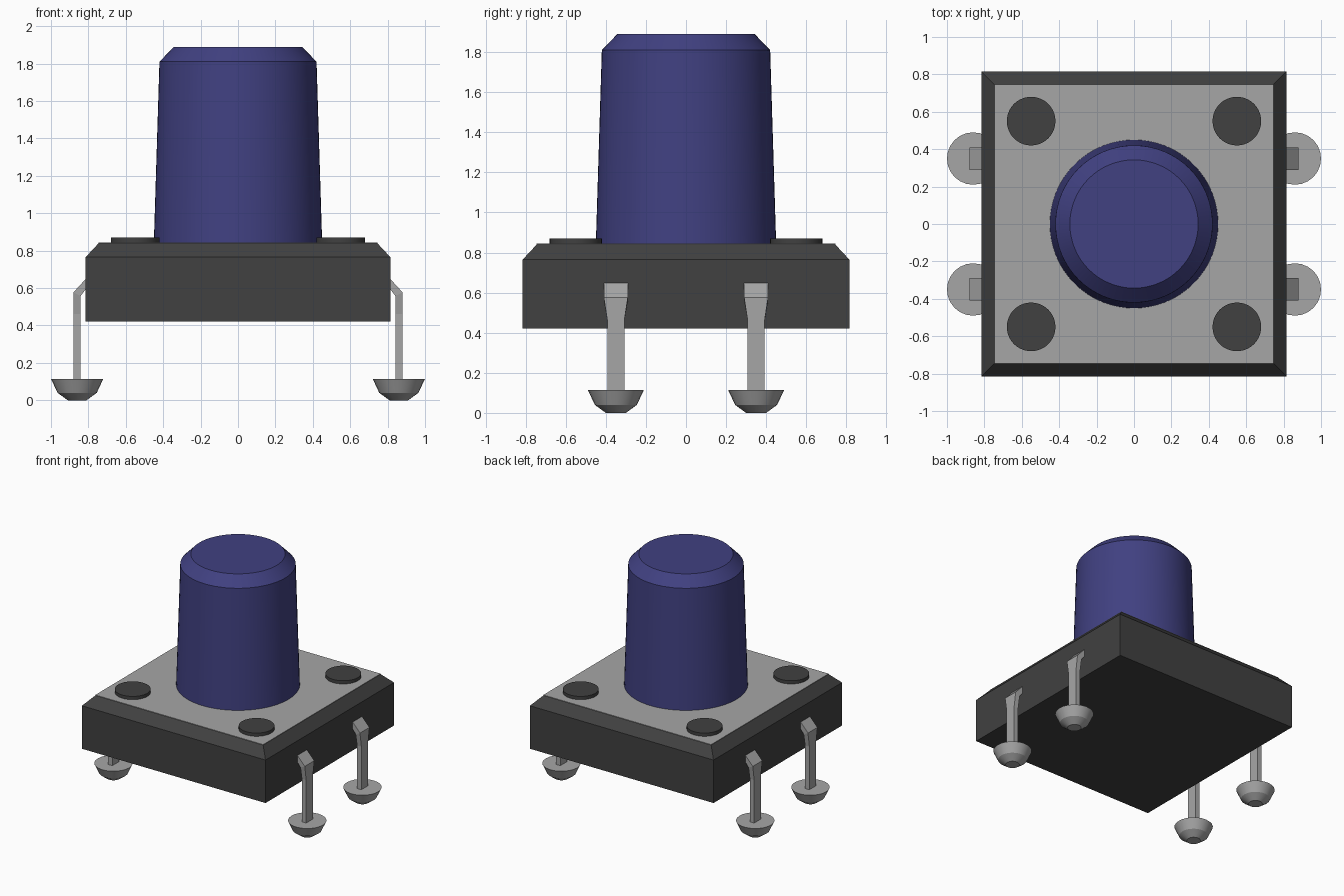
import bpy, bmesh, math

cube = bpy.data.objects.get("Cube")
if cube:
    bpy.data.objects.remove(cube, do_unlink=True)


def material(name, rgb):
    m = bpy.data.materials.new(name)
    m.use_nodes = True
    m.diffuse_color = (*rgb, 1)
    m.node_tree.nodes["Principled BSDF"].inputs["Base Color"].default_value = (*rgb, 1)
    return m


DARK = material("dark grey plastic", (0.052, 0.052, 0.052))
METAL = material("grey metal", (0.38, 0.38, 0.38))
BLUE = material("blue plastic", (0.052, 0.052, 0.22))


def loft(name, rings, mat, smooth=False):
    """Skin a list of point rings and cap both ends."""
    bm = bmesh.new()
    loops = [[bm.verts.new(p) for p in ring] for ring in rings]
    n = len(loops[0])
    for a, b in zip(loops, loops[1:]):
        for i in range(n):
            j = (i + 1) % n
            bm.faces.new((a[i], a[j], b[j], b[i]))
    bm.faces.new(loops[0])
    bm.faces.new(loops[-1])
    bmesh.ops.recalc_face_normals(bm, faces=bm.faces)
    mesh = bpy.data.meshes.new(name)
    bm.to_mesh(mesh)
    bm.free()
    mesh.materials.append(mat)
    obj = bpy.data.objects.new(name, mesh)
    bpy.context.collection.objects.link(obj)
    if smooth:
        bpy.ops.object.select_all(action='DESELECT')
        obj.select_set(True)
        bpy.context.view_layer.objects.active = obj
        bpy.ops.object.shade_smooth_by_angle(angle=math.radians(24))
    return obj


def lathe(name, profile, mat, x=0, y=0, sides=48):
    """Turn a (radius, height) profile around a vertical axis."""
    angles = [2 * math.pi * i / sides for i in range(sides)]
    rings = [[(x + r * math.cos(a), y + r * math.sin(a), z) for a in angles]
             for r, z in profile]
    return loft(name, rings, mat, True)


def square(name, profile, mat):
    """Stack squares given as (half width, height)."""
    rings = [[(-h, -h, z), (h, -h, z), (h, h, z), (-h, h, z)] for h, z in profile]
    return loft(name, rings, mat)


# Housing with chamfered upper rim, and the metal cover on top
square("housing", [(0.815, 0.42), (0.815, 0.765), (0.745, 0.84)], DARK)
square("cover_plate", [(0.745, 0.838), (0.745, 0.844)], METAL)

# Tapered push button with chamfered top
lathe("push_button", [(0.45, 0.84), (0.42, 1.81), (0.343, 1.89)], BLUE, sides=64)

# Four rivets in the corners of the cover
for sx, side in ((1, "left"), (-1, "right")):
    for sy, end in ((-1, "front"), (1, "back")):
        lathe(f"rivet_{end}_{side}", [(0.13, 0.84), (0.13, 0.87)], DARK,
              0.55 * sx, 0.55 * sy, 40)

# Bent pins: (outer x, outer z, inner x, inner z, half width), each on a solder foot
PIN = [(0.79, 0.675, 0.79, 0.625, 0.06),
       (0.88, 0.577, 0.842, 0.557, 0.06),
       (0.88, 0.46, 0.842, 0.46, 0.042),
       (0.88, 0.10, 0.842, 0.10, 0.042)]
for sx, side in ((1, "left"), (-1, "right")):
    for y, end in ((-0.35, "front"), (0.35, "back")):
        rings = [[(sx * xo, y - w, zo), (sx * xo, y + w, zo),
                  (sx * xi, y + w, zi), (sx * xi, y - w, zi)]
                 for xo, zo, xi, zi, w in PIN]
        loft(f"pin_{end}_{side}", rings, METAL)
        lathe(f"solder_foot_{end}_{side}",
              [(0.05, 0), (0.105, 0.04), (0.14, 0.115)], METAL, sx * 0.86, y, 24)
